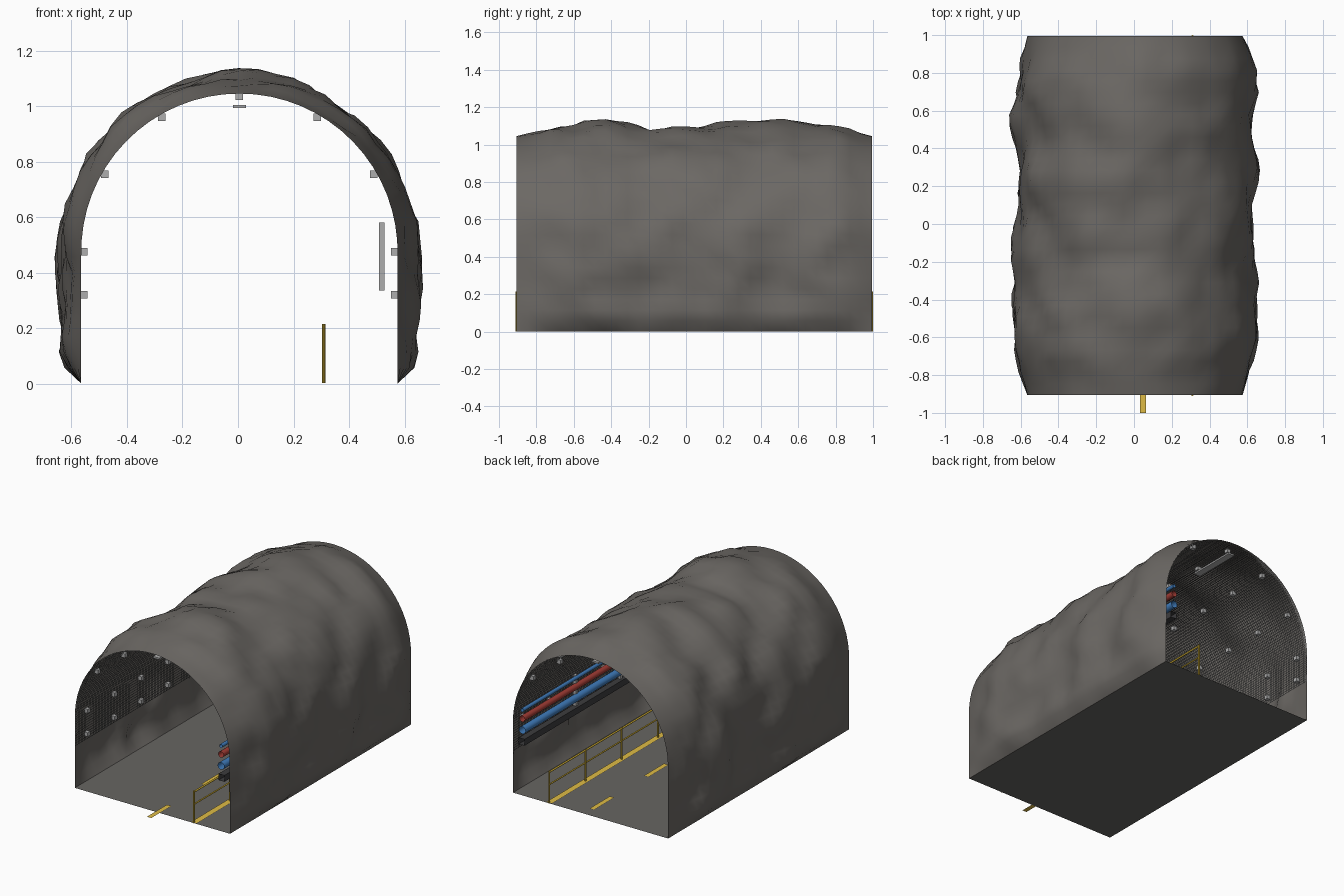
import bpy, bmesh, math
from mathutils import Vector, noise

if "Cube" in bpy.data.objects:
    bpy.data.objects.remove(bpy.data.objects["Cube"])

Y0, Y1 = -0.905, 0.994          # tunnel ends
CX, SPRING, R = 0.005, 0.475, 0.57
LENGTH = 2 * SPRING + math.pi * R


def material(name, r, g, b):
    m = bpy.data.materials.new(name)
    m.diffuse_color = (r, g, b, 1)
    m.use_nodes = True
    m.node_tree.nodes["Principled BSDF"].inputs["Base Color"].default_value = m.diffuse_color
    return m


ROCK = material("rock grey", 0.148, 0.138, 0.127)
FLOOR = material("concrete grey", 0.135, 0.13, 0.122)
MESH = material("mesh steel", 0.25, 0.25, 0.25)
STEEL = material("light steel", 0.42, 0.42, 0.42)
YELLOW = material("safety yellow", 0.65, 0.44, 0.035)
PAINT = material("road paint yellow", 0.74, 0.5, 0.06)
BLUE = material("pipe blue", 0.05, 0.2, 0.5)
RED = material("pipe red", 0.36, 0.045, 0.035)
DARK = material("tray dark grey", 0.045, 0.045, 0.048)


def finish(name, bm, mat, smooth=False):
    me = bpy.data.meshes.new(name)
    bm.to_mesh(me)
    bm.free()
    me.materials.append(mat)
    for p in me.polygons:
        p.use_smooth = smooth
    ob = bpy.data.objects.new(name, me)
    bpy.context.collection.objects.link(ob)
    return ob


def boxes(name, items, mat):
    """One object made of boxes given as (centre, size)."""
    bm = bmesh.new()
    for c, s in items:
        vs = bmesh.ops.create_cube(bm, size=1)["verts"]
        for v in vs:
            v.co = Vector(c) + Vector(a * b for a, b in zip(v.co, s))
    return finish(name, bm, mat)


def tube(name, x, z, r, mat, sides=16, y0=Y0, y1=Y1, turn=0.0, smooth=True):
    """Open-ended tube running along the tunnel."""
    bm = bmesh.new()
    rings = []
    for y in (y0, y1):
        rings.append([bm.verts.new((x + r * math.cos(turn + math.tau * i / sides), y,
                                    z + r * math.sin(turn + math.tau * i / sides)))
                      for i in range(sides)])
    for i in range(sides):
        j = (i + 1) % sides
        bm.faces.new((rings[0][j], rings[0][i], rings[1][i], rings[1][j]))
    bmesh.ops.recalc_face_normals(bm, faces=bm.faces)
    return finish(name, bm, mat, smooth)


def plates(name, rects, z, mat):
    """Flat painted rectangles (x0, x1, y0, y1)."""
    bm = bmesh.new()
    for x0, x1, y0, y1 in rects:
        bm.faces.new([bm.verts.new((x, y, z)) for x, y in
                      ((x0, y0), (x1, y0), (x1, y1), (x0, y1))])
    return finish(name, bm, mat)


def arch(s):
    """Point and outward normal on the arch at distance s from the left foot."""
    if s < SPRING:
        return CX - R, s, -1.0, 0.0
    if s > LENGTH - SPRING:
        return CX + R, LENGTH - s, 1.0, 0.0
    a = math.pi - (s - SPRING) / R
    return CX + R * math.cos(a), SPRING + R * math.sin(a), math.cos(a), math.sin(a)


def lookup(knots, y):
    for (a, p), (b, q) in zip(knots, knots[1:]):
        if y <= b:
            return p + (q - p) * max(0.0, (y - a) / (b - a))
    return knots[-1][1]


# Rock shell: arch swept along y and swollen outward, pinned at ends and feet;
# the crown and the two walls follow their own swelling, the rest is rough noise
CROWN = [(Y0, 0), (-.65, .06), (-.45, .085), (-.15, .04), (.1, .06), (.25, .085),
         (.4, .06), (.6, .075), (.8, .05), (Y1, 0)]
LEFT = [(Y0, 0), (-.75, .045), (-.43, .085), (-.3, .06), (-.15, .075), (.05, .04),
        (.2, .035), (.38, .035), (.57, .085), (.75, .04), (Y1, 0)]
RIGHT = [(Y0, 0), (-.6, .08), (-.4, .06), (-.15, .07), (.0, .05), (.2, .07),
         (.45, .05), (.8, .08), (Y1, 0)]
NS, NY = 48, 32
bm = bmesh.new()
rows = []
for j in range(NY + 1):
    y = Y0 + (Y1 - Y0) * j / NY
    row = []
    for i in range(NS + 1):
        s = LENGTH * i / NS
        x, z, nx, nz = arch(s)
        end = min(1, min(y - Y0, Y1 - y) / 0.2)
        base = 0.052 * end
        d = base + 0.9 * nz ** 8 * (lookup(CROWN, y) - base)
        d += 0.6 * abs(nx) ** 8 * (lookup(RIGHT if nx > 0 else LEFT, y) - base)
        p = Vector((x, y, z)) + Vector((3.1, 1.7, 0.4))
        d += end * (0.042 * noise.noise(p * 4.3) + 0.02 * noise.noise(p * 9.7))
        d = max(0.0, d) * min(1, min(s, LENGTH - s) / 0.08)
        row.append(bm.verts.new((x + nx * d, y, z + nz * d)))
    rows.append(row)
for a, b in zip(rows, rows[1:]):
    for i in range(NS):
        bm.faces.new((a[i], b[i], b[i + 1], a[i + 1]))
finish("rock_shell", bm, ROCK, True)

# Floor slab surface with painted edge line and centre dashes
plates("floor", [(CX - R, CX + R, Y0, Y1)], 0.0, FLOOR)
plates("edge_line", [(0.29, 0.33, Y0, Y1)], 0.004, PAINT)
plates("centre_dashes", [(0.031, 0.063, -1 + 0.57 * k, -0.79 + 0.57 * k) for k in range(4)],
       0.004, PAINT)

# Wire mesh lining: thin ribbons in both directions on the arch
bm = bmesh.new()
S0, S1, W, PITCH = 0.28, LENGTH - 0.28, 0.0022, 0.016


def on_arch(s, y):
    x, z, nx, nz = arch(s)
    return bm.verts.new((x - nx * 0.002, y, z - nz * 0.002))


n_long = round((S1 - S0) / PITCH)
for k in range(n_long + 1):
    s = S0 + (S1 - S0) * k / n_long
    bm.faces.new((on_arch(s - W, Y0), on_arch(s + W, Y0),
                  on_arch(s + W, Y1), on_arch(s - W, Y1)))
n_hoop = round((Y1 - Y0) / PITCH)
for k in range(n_hoop + 1):
    y = Y0 + W + (Y1 - Y0 - 2 * W) * k / n_hoop
    prev = None
    for i in range(91):
        s = S0 + (S1 - S0) * i / 90
        cur = (on_arch(s, y - W), on_arch(s, y + W))
        if prev:
            bm.faces.new((prev[0], cur[0], cur[1], prev[1]))
        prev = cur
finish("wire_mesh", bm, MESH)

# Rock bolts holding the mesh, seven rows of nine
spots = [(CX + 0.56 * math.cos(math.radians(a)), SPRING + 0.56 * math.sin(math.radians(a)))
         for a in range(0, 181, 30)]
spots += [(CX - 0.56, 0.32), (CX + 0.56, 0.32)]
boxes("rock_bolts", [((x, -0.79 + 0.283 * k, z), (0.027,) * 3)
                     for k in range(7) for x, z in spots], STEEL)

# Ceiling lamps
boxes("ceiling_lamps", [((CX, y, 0.999), (0.046, 0.33, 0.011))
                        for y in (-0.70, 0.04, 0.78)], STEEL)

# Service pipes, cable tray and their wall brackets
tube("upper_blue_pipe", 0.508, 0.565, 0.012, BLUE)
tube("red_pipe", 0.508, 0.508, 0.02, RED)
tube("lower_blue_pipe", 0.508, 0.432, 0.024, BLUE)
tube("cable_tray", 0.512, 0.355, 0.03, DARK, sides=4, turn=math.pi / 4, smooth=False)
boxes("pipe_brackets", [((0.518, y, 0.458), (0.02, 0.02, 0.245))
                        for y in (-0.52, -0.05, 0.42)], STEEL)

# Guard rail: six round posts and two rails
bm = bmesh.new()
for k in range(6):
    vs = bmesh.ops.create_cone(bm, cap_ends=True, segments=10, radius1=0.006,
                               radius2=0.006, depth=0.213)["verts"]
    bmesh.ops.translate(bm, verts=vs, vec=(0.309, Y0 + (Y1 - Y0) * k / 5, 0.108))
finish("rail_posts", bm, YELLOW)
tube("top_rail", 0.309, 0.207, 0.006, YELLOW, sides=10)
tube("middle_rail", 0.309, 0.125, 0.005, YELLOW, sides=10)
